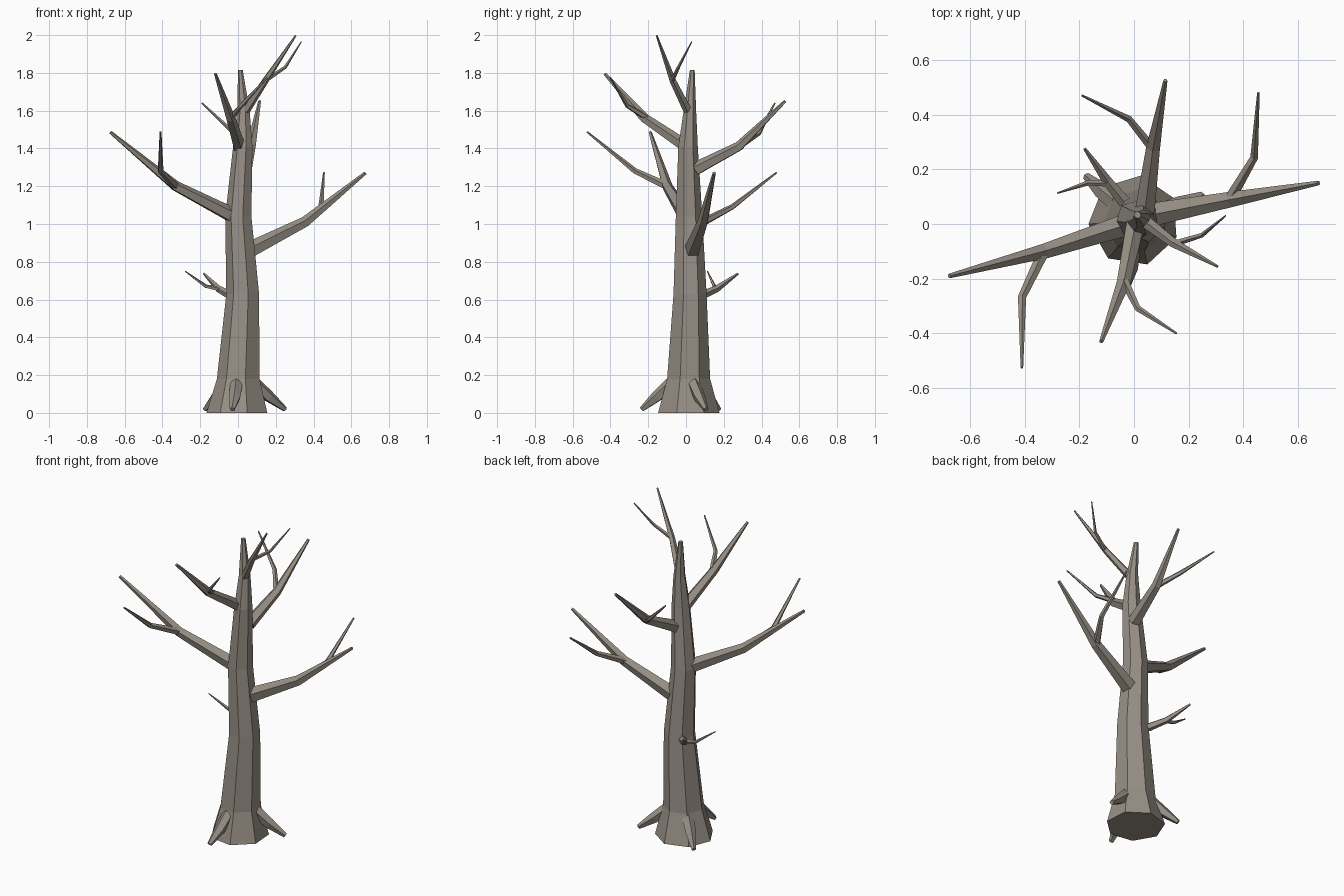
import bpy, bmesh, math
from mathutils import Vector

bark = bpy.data.materials.new("grey_brown_bark")
bark.diffuse_color = (0.31, 0.275, 0.235, 1)


def skin(name, rings):
    """Bridge a list of equal-sided rings into a closed, flat-faced tube."""
    bm = bmesh.new()
    rows = [[bm.verts.new(p) for p in ring] for ring in rings]
    n = len(rows[0])
    for a, b in zip(rows, rows[1:]):
        for i in range(n):
            j = (i + 1) % n
            bm.faces.new((a[i], a[j], b[j], b[i]))
    bm.faces.new(rows[0][::-1])
    bm.faces.new(rows[-1])
    bmesh.ops.recalc_face_normals(bm, faces=bm.faces)
    mesh = bpy.data.meshes.new(name)
    bm.to_mesh(mesh)
    bm.free()
    mesh.materials.append(bark)
    obj = bpy.data.objects.new(name, mesh)
    bpy.context.collection.objects.link(obj)
    return obj


def limb(name, points, radii, sides=5):
    """Tapered limb through the points, each ring square to the path."""
    pts = [Vector(p) for p in points]
    rings = []
    for k, (p, r) in enumerate(zip(pts, radii)):
        t = (pts[min(k + 1, len(pts) - 1)] - pts[max(k - 1, 0)]).normalized()
        u = t.cross(Vector((0, 0, 1))).normalized()
        v = u.cross(t)
        angles = [2 * math.pi * i / sides + math.pi / 2 for i in range(sides)]
        rings.append([p + r * (math.cos(a) * u + math.sin(a) * v) for a in angles])
    return skin(name, rings)


# Trunk: seven-sided, flared at the foot and slightly crooked (x, y, z, radius)
trunk = [(0.0, 0.012, 0.0, 0.167), (0.005, 0.012, 0.18, 0.117),
         (0.028, 0.02, 0.63, 0.09), (0.004, 0.015, 1.04, 0.072),
         (0.027, 0.01, 1.41, 0.053), (0.03, 0.02, 1.6, 0.034),
         (0.013, 0.033, 1.815, 0.013)]
skin("trunk", [[(x + r * math.cos(a), y + r * math.sin(a), z)
                for a in (math.radians(-73 + 360 * i / 7) for i in range(7))]
               for x, y, z, r in trunk])

# Main branches
limb("right_branch", [(0.07, 0.035, 0.865), (0.355, 0.09, 1.01), (0.675, 0.15, 1.27)],
     (0.045, 0.03, 0.009))
limb("left_branch", [(-0.02, 0.0, 1.04), (-0.33, -0.10, 1.2), (-0.675, -0.19, 1.485)],
     (0.043, 0.029, 0.009))
limb("front_branch", [(0.005, 0.0, 1.41), (-0.04, -0.22, 1.56), (-0.12, -0.43, 1.795)],
     (0.035, 0.026, 0.008))
limb("back_branch", [(0.04, 0.05, 1.29), (0.07, 0.28, 1.41), (0.115, 0.525, 1.65)],
     (0.038, 0.027, 0.008))
limb("top_branch", [(0.04, 0.01, 1.6), (0.145, -0.07, 1.76), (0.305, -0.155, 1.997)],
     (0.024, 0.018, 0.005))
limb("low_branch", [(-0.035, 0.08, 0.62), (-0.10, 0.16, 0.655), (-0.18, 0.275, 0.737)],
     (0.024, 0.019, 0.006))

# Twigs forking from each branch
limb("right_twig", [(0.35, 0.09, 1.01), (0.44, 0.245, 1.09), (0.455, 0.48, 1.272)],
     (0.022, 0.015, 0.005))
limb("left_twig", [(-0.33, -0.10, 1.2), (-0.41, -0.27, 1.28), (-0.41, -0.525, 1.488)],
     (0.022, 0.016, 0.005))
limb("front_twig", [(-0.035, -0.21, 1.565), (0.015, -0.31, 1.625), (0.155, -0.40, 1.775)],
     (0.017, 0.012, 0.004))
limb("back_twig", [(0.065, 0.28, 1.41), (-0.02, 0.385, 1.48), (-0.19, 0.47, 1.64)],
     (0.017, 0.013, 0.004))
limb("top_twig", [(0.155, -0.07, 1.765), (0.25, -0.04, 1.83), (0.335, 0.03, 1.965)],
     (0.012, 0.009, 0.003))
limb("low_twig", [(-0.095, 0.15, 0.655), (-0.17, 0.15, 0.67), (-0.28, 0.113, 0.75)],
     (0.014, 0.01, 0.003))

# Roots spreading from the foot
limb("right_root", [(0.09, 0.04, 0.155), (0.165, 0.07, 0.085), (0.25, 0.105, 0.018)],
     (0.035, 0.032, 0.014))
limb("front_root", [(-0.008, -0.08, 0.155), (-0.015, -0.155, 0.085), (-0.03, -0.235, 0.018)],
     (0.035, 0.032, 0.014))
limb("back_left_root", [(-0.06, 0.075, 0.155), (-0.115, 0.12, 0.085), (-0.175, 0.175, 0.018)],
     (0.035, 0.032, 0.014))
